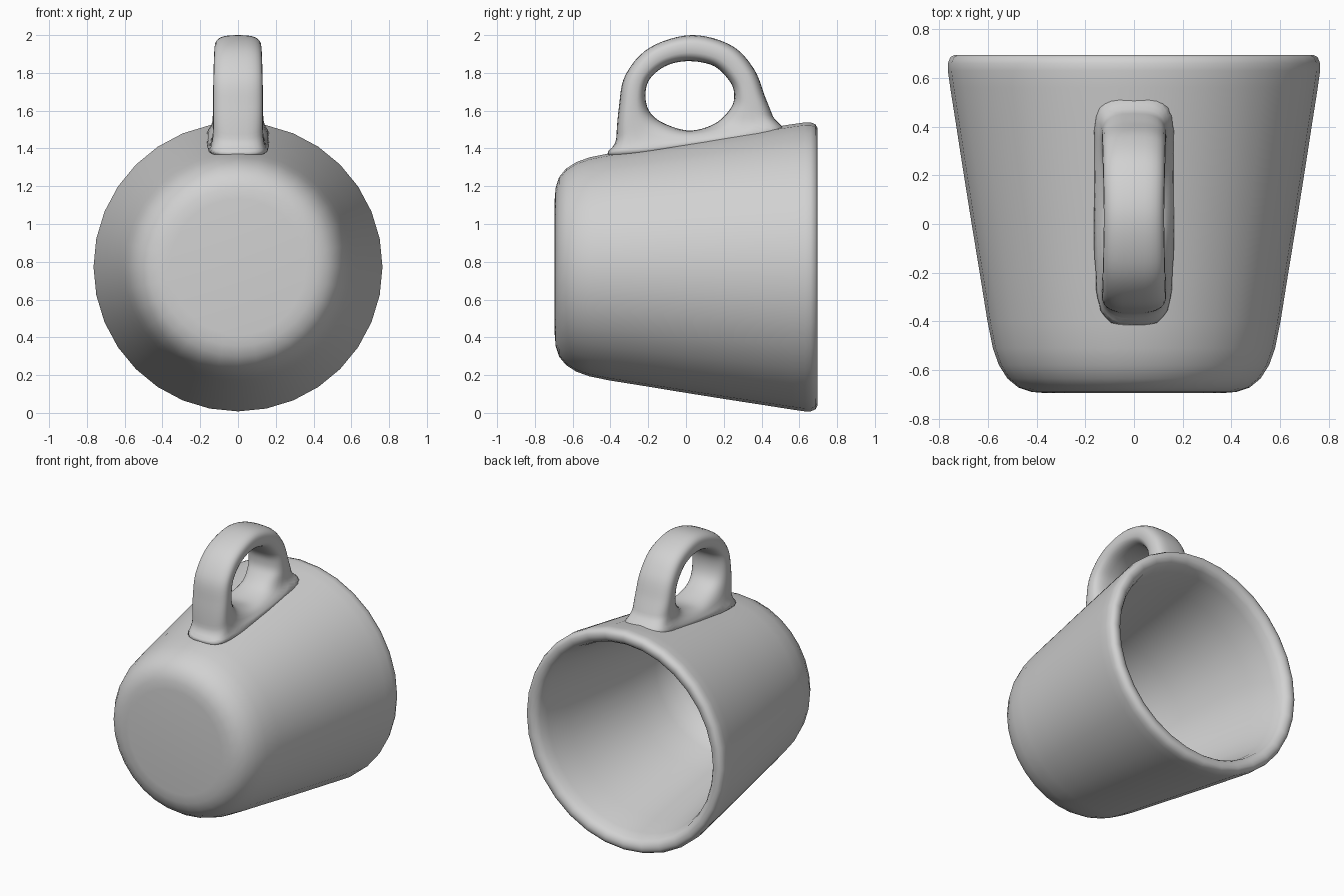
import bpy, bmesh, math
from mathutils import Vector

if "Cube" in bpy.data.objects:
    bpy.data.objects.remove(bpy.data.objects["Cube"])

CZ = 0.773      # height of the cup's axis
SIDES = 32

glaze = bpy.data.materials.new("pale grey glaze")
glaze.diffuse_color = (0.64, 0.64, 0.64, 1)
glaze.use_nodes = True
glaze.node_tree.nodes["Principled BSDF"].inputs["Base Color"].default_value = glaze.diffuse_color


def make_object(name, bm):
    bmesh.ops.remove_doubles(bm, verts=bm.verts, dist=1e-5)
    bmesh.ops.recalc_face_normals(bm, faces=bm.faces)
    for f in bm.faces:
        f.smooth = True
    mesh = bpy.data.meshes.new(name)
    bm.to_mesh(mesh)
    bm.free()
    mesh.materials.append(glaze)
    ob = bpy.data.objects.new(name, mesh)
    bpy.context.collection.objects.link(ob)
    return ob


def bridge(bm, a, b):
    n = len(a)
    for i in range(n):
        bm.faces.new((a[i], a[(i + 1) % n], b[(i + 1) % n], b[i]))


def spline(p0, p1, p2, p3, t):
    return [0.5 * (2 * b + (c - a) * t + (2 * a - 5 * b + 4 * c - d) * t * t
                   + (3 * b - a - 3 * c + d) * t ** 3)
            for a, b, c, d in zip(p0, p1, p2, p3)]


# Cup: lathed about y as (radius, y), outside base to rim to inside floor
profile = [(0.36, -0.695), (0.42, -0.69), (0.475, -0.672), (0.52, -0.635),
           (0.555, -0.58), (0.58, -0.51), (0.602, -0.40), (0.634, -0.20),
           (0.667, 0.0), (0.702, 0.22), (0.733, 0.42), (0.755, 0.56),
           (0.765, 0.63), (0.765, 0.66), (0.755, 0.685), (0.737, 0.695),
           (0.715, 0.695), (0.69, 0.685), (0.672, 0.66), (0.655, 0.60),
           (0.625, 0.42), (0.58, 0.15), (0.53, -0.15), (0.49, -0.36),
           (0.455, -0.47), (0.39, -0.54), (0.30, -0.57)]
bm = bmesh.new()
rings = []
for r, y in profile:
    rings.append([bm.verts.new((r * math.cos(2 * math.pi * i / SIDES), y,
                                CZ + r * math.sin(2 * math.pi * i / SIDES)))
                  for i in range(SIDES)])
for a, b in zip(rings, rings[1:]):
    bridge(bm, a, b)
bm.faces.new(rings[0])
bm.faces.new(rings[-1])
make_object("cup", bm)

# Handle: closed ring of (inner y, inner z, outer y, outer z, half width)
stations = [(0.02, 1.495, 0.02, 1.39, 0.13), (-0.11, 1.53, -0.335, 1.35, 0.132),
            (-0.19, 1.59, -0.365, 1.45, 0.132), (-0.215, 1.68, -0.355, 1.62, 0.132),
            (-0.19, 1.77, -0.32, 1.79, 0.13), (-0.10, 1.84, -0.19, 1.935, 0.127),
            (0.02, 1.862, 0.03, 2.0, 0.124), (0.15, 1.835, 0.24, 1.945, 0.127),
            (0.235, 1.75, 0.36, 1.82, 0.13), (0.255, 1.68, 0.42, 1.67, 0.132),
            (0.235, 1.61, 0.46, 1.57, 0.132), (0.15, 1.53, 0.50, 1.46, 0.13)]


def flare(p):
    """Spread the handle's foot where it melts into the cup wall."""
    wall = CZ + math.sqrt((0.667 + 0.157 * p.y) ** 2 - p.x ** 2)
    k = math.exp(-max(p.z - wall, 0) / 0.03)
    p.x *= 1 + 0.28 * k
    if p.y < -0.2:
        p.y -= 0.04 * k * (-0.2 - p.y) / 0.15
    return p


bm = bmesh.new()
rings = []
n = len(stations)
for i in range(n):
    for k in range(6):
        iy, iz, oy, oz, w = spline(*[stations[(i + j) % n] for j in (-1, 0, 1, 2)], k / 6)
        inner, outer = Vector((0, iy, iz)), Vector((0, oy, oz))
        mid, half = (inner + outer) / 2, (outer - inner) / 2
        ring = []
        for s in range(28):
            c, d = math.cos(math.tau * s / 28), math.sin(math.tau * s / 28)
            px = math.copysign(abs(c) ** 0.7, c) * w     # rounded rectangle
            ring.append(bm.verts.new(flare(mid + Vector((px, 0, 0))
                                     + half * math.copysign(abs(d) ** 0.7, d))))
        rings.append(ring)
for i in range(len(rings)):
    bridge(bm, rings[i], rings[(i + 1) % len(rings)])
make_object("handle", bm)
